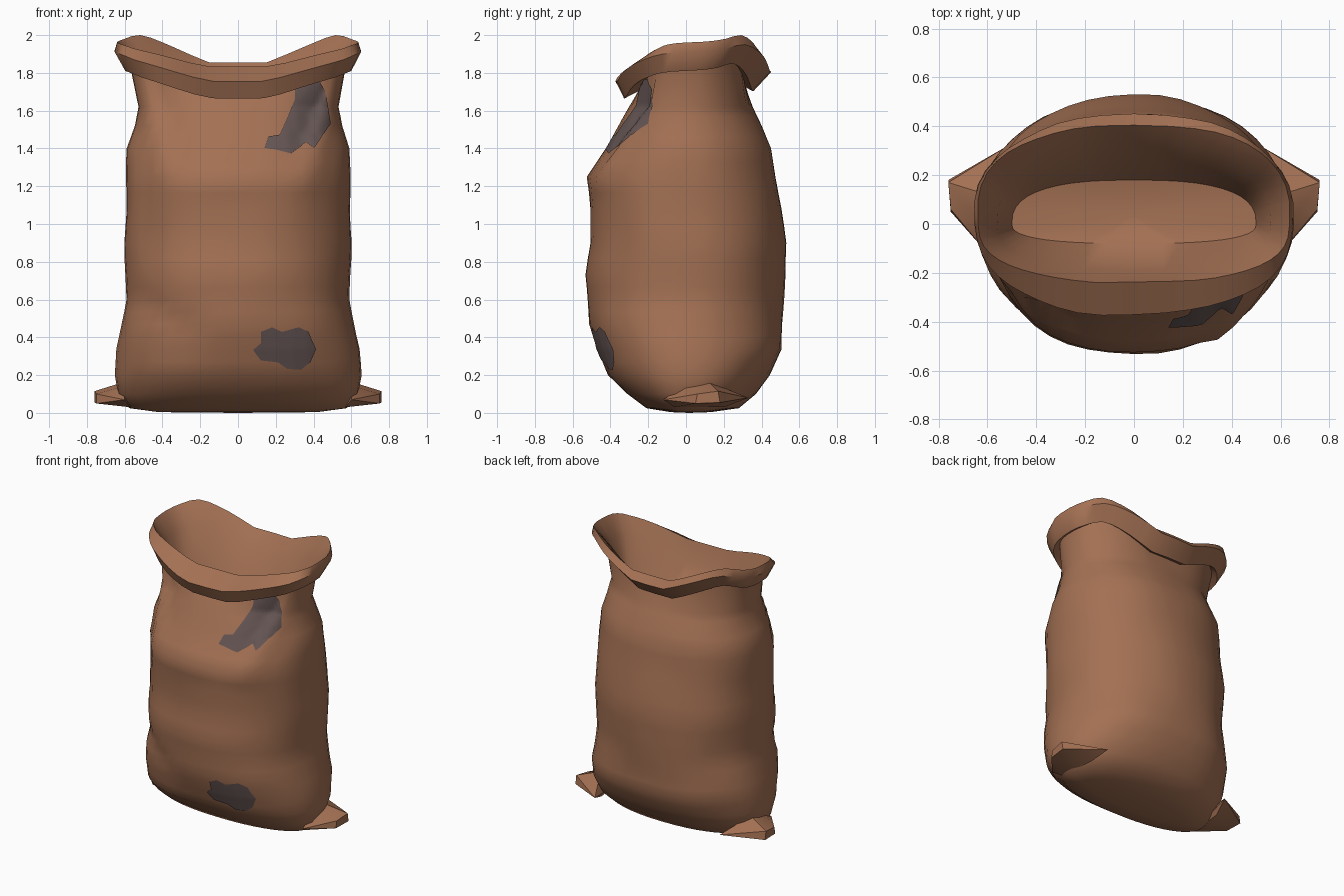
import bpy, bmesh, math
from mathutils import Vector, noise
from mathutils.bvhtree import BVHTree

if "Cube" in bpy.data.objects:
    bpy.data.objects.remove(bpy.data.objects["Cube"])

SEG = 44


def material(name, rgb):
    m = bpy.data.materials.new(name)
    m.diffuse_color = (*rgb, 1)
    m.use_nodes = True
    m.node_tree.nodes["Principled BSDF"].inputs["Base Color"].default_value = m.diffuse_color
    return m


brown = material("brown paper", (0.37, 0.165, 0.088))
stain = material("grey patch", (0.13, 0.092, 0.088))


def finish(name, bm, mat, angle=32):
    me = bpy.data.meshes.new(name)
    bm.to_mesh(me)
    ob = bpy.data.objects.new(name, me)
    bpy.context.collection.objects.link(ob)
    me.materials.append(mat)
    bpy.ops.object.select_all(action='DESELECT')
    ob.select_set(True)
    bpy.context.view_layer.objects.active = ob
    bpy.ops.object.shade_smooth_by_angle(angle=math.radians(angle))
    return ob


def crest(t):
    # height of the mouth: low in the middle, rising to peaks at the back corners
    c, s = math.cos(t), math.sin(t)
    x = 0.63 * abs(c) ** 0.62
    front = 1.835 + max(0, x - 0.22) * 0.27
    back = 1.855 + min(max(0, x - 0.2) * 0.46, 0.145) - max(0, x - 0.55) * 0.3
    w = min(1, max(0, 0.5 + 0.9 * s))
    return front * (1 - w) + back * w


def ring(bm, z, hx, yf, yb, exp, rough=0.0):
    # superellipse loop with separate front and back depth; z may vary with angle
    out = []
    for i in range(SEG):
        t = 2 * math.pi * i / SEG
        c, s = math.cos(t), math.sin(t)
        x = hx * math.copysign(abs(c) ** (2 / exp), c)
        y = (yb if s > 0 else -yf) * math.copysign(abs(s) ** (2 / exp), s)
        p = Vector((x, y, z(t) if callable(z) else z))
        d = Vector((x, y, 0)).normalized()
        p += d * rough * noise.noise(p * 3.2)
        out.append(bm.verts.new(p))
    return out


def loft(bm, loops):
    for a, b in zip(loops, loops[1:]):
        for i in range(SEG):
            j = (i + 1) % SEG
            bm.faces.new((a[i], a[j], b[j], b[i]))


def cap(bm, loop, z):
    n = bm.verts.new((0, sum(v.co.y for v in loop) / SEG, z))
    return [bm.faces.new((loop[i], loop[(i + 1) % SEG], n)) for i in range(SEG)]


# Sack body: height, half width, front y, back y
PROFILE = [(0.004, .42, -.08, .13), (0.025, .575, -.21, .28), (0.10, .635, -.31, .37),
           (0.20, .65, -.42, .44), (0.34, .645, -.47, .51), (0.47, .62, -.51, .51),
           (0.60, .59, -.52, .515), (0.73, .59, -.528, .525), (0.90, .60, -.50, .53),
           (1.08, .595, -.51, .505), (1.25, .595, -.53, .475), (1.40, .59, -.43, .45),
           (1.52, .55, -.36, .40), (1.62, .53, -.30, .35)]
NECK = (lambda t: crest(t) - 0.13, .57, -.25, .315, 2.6)
bm = bmesh.new()
rows = []
for k, p in enumerate(PROFILE):
    rows.append(ring(bm, *p, 2.2, 0.012 if 0.1 < p[0] else 0))
    if 2 < k < len(PROFILE) - 1:
        mid = [(a + b) / 2 for a, b in zip(p, PROFILE[k + 1])]
        rows.append(ring(bm, *mid, 2.2, 0.012))
rows.append(ring(bm, *NECK))
loft(bm, rows)
cap(bm, rows[0], 0.0)

# Creases on the front: start x,z, end x,z, width, push
CREASES = [(-.50, 1.68, -.37, 1.34, .05, -.04), (-.40, 1.66, -.32, 1.35, .04, .025),
           (.36, 1.28, .47, 1.6, .05, -.03), (.30, 1.30, .40, 1.62, .04, .02),
           (-.52, .58, -.28, .47, .05, .025), (-.50, 1.3, -.48, .9, .04, .025)]
for v in bm.verts:
    if v.co.y < -0.05 and 0.15 < v.co.z < 1.69:
        q = Vector((v.co.x, v.co.z))
        for x0, z0, x1, z1, w, push in CREASES:
            a, d = Vector((x0, z0)), Vector((x1 - x0, z1 - z0))
            u = min(1, max(0, (q - a).dot(d) / d.length_squared))
            v.co.y += push * math.exp(-((q - a - d * u).length / w) ** 2)
bmesh.ops.recalc_face_normals(bm, faces=bm.faces)
tree = BVHTree.FromBMesh(bm)
finish("sack_body", bm, brown, 50)

# Rolled cuff and the inner walls sinking to a closed valley near the back
bm = bmesh.new()
low = lambda t: crest(t) - 0.15 - 0.02 * max(0, -math.sin(t)) ** 4
outer = lambda t: crest(t) - 0.05 - 0.03 * max(0, -math.sin(t)) ** 2
rows = [ring(bm, *NECK),
        ring(bm, low, .60, -.325, .35, 2.6, .02),
        ring(bm, outer, .65, -.37, .445, 2.4, .02),
        ring(bm, crest, .635, -.235, .40, 2.7, .015),
        ring(bm, lambda t: crest(t) - 0.13, .56, -.19, .29, 2.6),
        ring(bm, 1.52, .50, -.08, .18, 2.6)]
loft(bm, rows)
bottom = cap(bm, rows[-1], 1.49)
bmesh.ops.recalc_face_normals(bm, faces=bm.faces)
if bottom[0].normal.z < 0:
    bmesh.ops.reverse_faces(bm, faces=bm.faces)
finish("rolled_cuff", bm, brown, 45)

# Pinched bottom corners
for side, name in ((1, "right"), (-1, "left")):
    bm = bmesh.new()
    for x, y, z in [(.50, .33, .08), (.54, .20, .03), (.60, -.12, .07), (.57, -.06, .03),
                    (.60, .12, .165), (.61, -.02, .14), (.76, .18, .055), (.76, .17, .115),
                    (.75, .05, .05), (.75, .06, .10)]:
        bm.verts.new((x * side, y, z))
    bmesh.ops.convex_hull(bm, input=bm.verts)
    bmesh.ops.recalc_face_normals(bm, faces=bm.faces)
    finish(name + "_bottom_corner", bm, brown, 35)

# Grey patches: outlines (x, z) cut into a fine grid and laid on the front
PATCHES = {
    "lower_patch": [(.08, .335), (.12, .37), (.12, .43), (.18, .455), (.23, .43), (.32, .455),
                    (.37, .43), (.39, .38), (.41, .34), (.38, .27), (.33, .23), (.26, .235),
                    (.21, .27), (.12, .28)],
    "upper_patch": [(.14, 1.40), (.16, 1.46), (.22, 1.47), (.26, 1.56), (.30, 1.66), (.30, 1.75),
                    (.42, 1.77), (.46, 1.70), (.485, 1.53), (.44, 1.46), (.40, 1.40),
                    (.36, 1.43), (.28, 1.37), (.20, 1.39)]}
for name, outline in PATCHES.items():
    bm = bmesh.new()
    bm.faces.new([bm.verts.new((x, 0, z)) for x, z in outline])
    for axis, start in (((1, 0, 0), 0.05), ((0, 0, 1), min(z for x, z in outline))):
        for i in range(1, 26):
            bmesh.ops.bisect_plane(bm, geom=bm.verts[:] + bm.edges[:] + bm.faces[:],
                                   plane_co=Vector(axis) * (start + 0.0183 * i), plane_no=axis)
    bmesh.ops.triangulate(bm, faces=bm.faces)
    lost = []
    for v in bm.verts:
        hit, nor, _, _ = tree.ray_cast(Vector((v.co.x, -2, v.co.z)), Vector((0, 1, 0)))
        if hit is None or hit.y > -0.05:
            lost.append(v)
        else:
            v.co = hit + nor * 0.007
    bmesh.ops.delete(bm, geom=lost, context='VERTS')
    for f in bm.faces:
        f.normal_update()
        if f.normal.y > 0:
            f.normal_flip()
    finish(name, bm, stain, 60)
